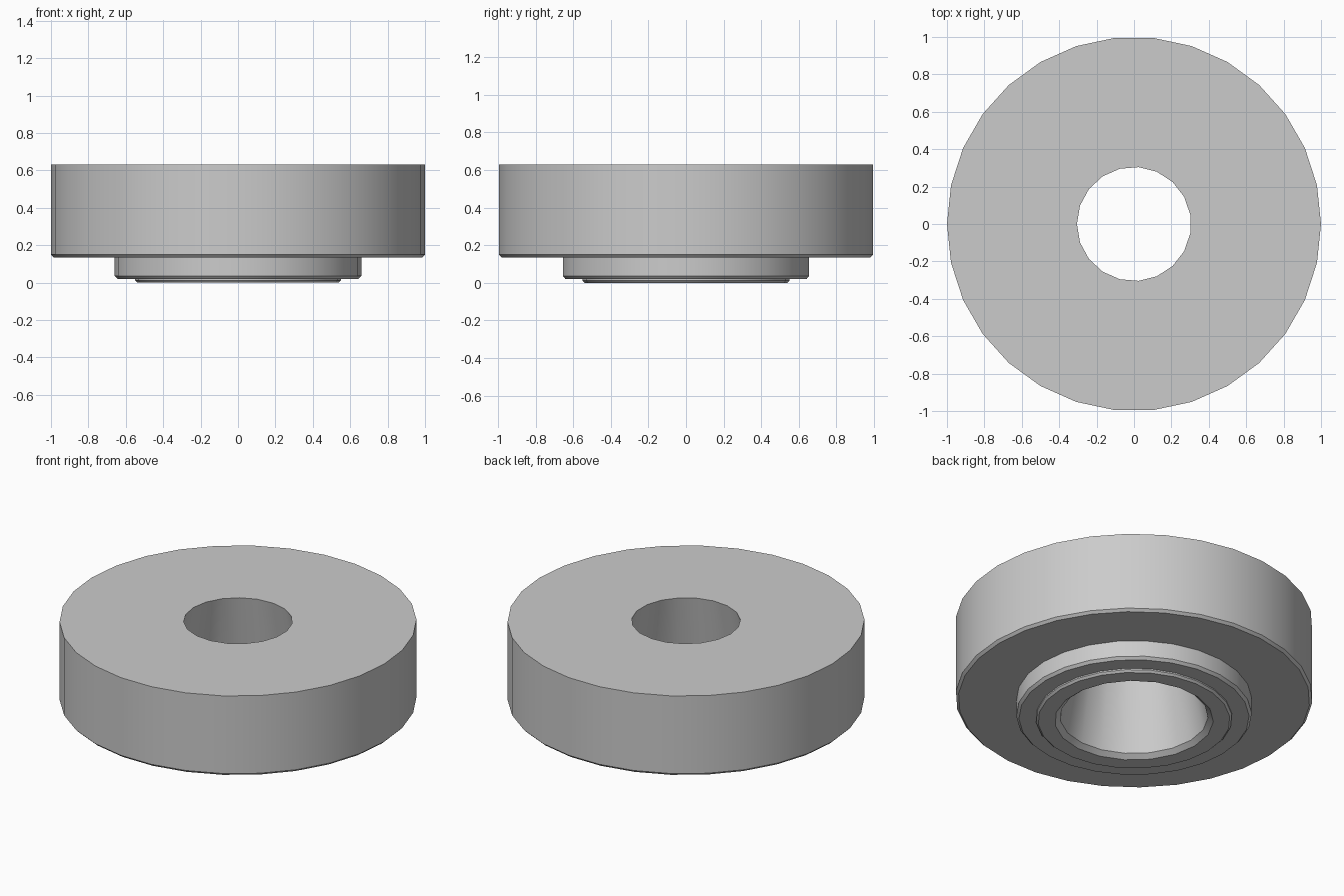
import bpy
import bmesh
from math import cos, sin, pi, radians

# Remove the default object
cube = bpy.data.objects.get("Cube")
if cube:
    bpy.data.objects.remove(cube, do_unlink=True)

# Plain grey material
grey = bpy.data.materials.new("plain grey")
grey.use_nodes = True
colour = (0.6, 0.6, 0.6, 1.0)
grey.diffuse_color = colour
grey.node_tree.nodes["Principled BSDF"].inputs["Base Color"].default_value = colour

OUTER, SHOULDER, LIP, BORE = 30, 26, 24, 19   # sides of each tier

# Closed profile: radius, height, sides
profile = [
    (1.00, 0.63, OUTER), (1.00, 0.15, OUTER), (0.985, 0.135, OUTER),
    (0.66, 0.135, SHOULDER), (0.66, 0.036, SHOULDER), (0.645, 0.02, SHOULDER),
    (0.55, 0.02, LIP), (0.55, 0.012, LIP), (0.538, 0.0, LIP),
    (0.445, 0.0, BORE), (0.415, 0.025, BORE), (0.305, 0.63, BORE),
]


def add_ring(bm, radius, height, sides):
    """Loop of edges with one corner on the -x axis."""
    angles = [pi + 2 * pi * i / sides for i in range(sides)]
    verts = [bm.verts.new((radius * cos(a), radius * sin(a), height)) for a in angles]
    edges = [bm.edges.new((verts[i - 1], verts[i])) for i in range(sides)]
    return verts, edges


bm = bmesh.new()
rings = [add_ring(bm, *p) for p in profile]
for (va, ea), (vb, eb) in zip(rings, rings[1:] + rings[:1]):
    if len(va) == len(vb):
        # Walls and chamfers
        for i in range(len(va)):
            bm.faces.new((va[i - 1], va[i], vb[i], vb[i - 1]))
    else:
        # Flat steps between tiers
        bmesh.ops.triangle_fill(bm, use_beauty=True, edges=ea + eb, normal=(0, 0, 1))
bmesh.ops.recalc_face_normals(bm, faces=bm.faces[:])

# Stepped collar with tapered bore
mesh = bpy.data.meshes.new("stepped_collar")
bm.to_mesh(mesh)
bm.free()
mesh.materials.append(grey)
collar = bpy.data.objects.new("stepped_collar", mesh)
bpy.context.collection.objects.link(collar)

# Smooth walls, sharp rims
bpy.ops.object.select_all(action="DESELECT")
collar.select_set(True)
bpy.context.view_layer.objects.active = collar
bpy.ops.object.shade_smooth_by_angle(angle=radians(30))
